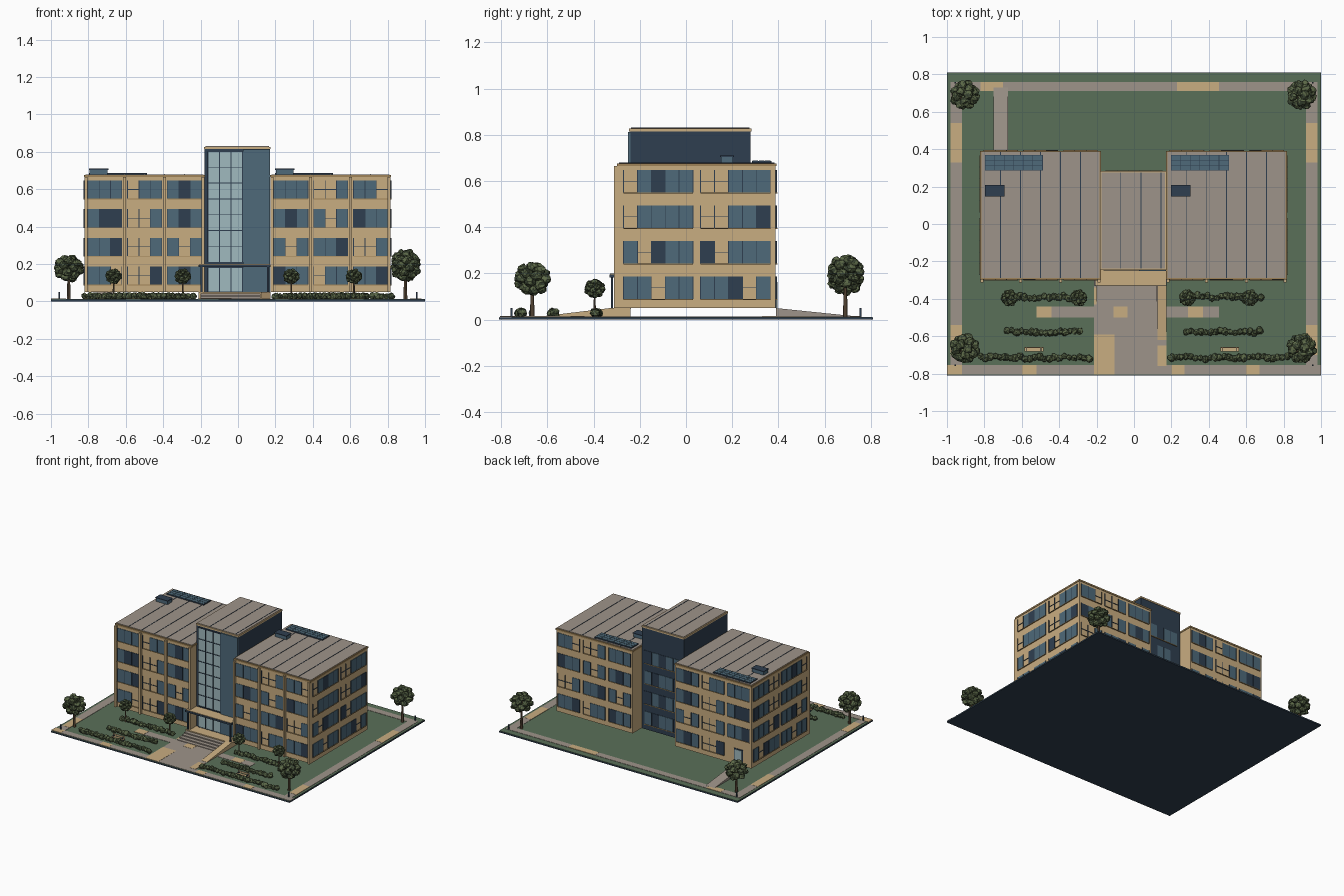
import bpy, bmesh, math, random
from mathutils import Vector, Matrix

random.seed(4)
if "Cube" in bpy.data.objects:
    bpy.data.objects.remove(bpy.data.objects["Cube"])


def material(name, hexcode):
    srgb = [int(hexcode[i:i + 2], 16) / 255 for i in (0, 2, 4)]
    col = [((c + 0.055) / 1.055) ** 2.4 if c > 0.04 else c / 12.92 for c in srgb] + [1]
    m = bpy.data.materials.new(name)
    m.use_nodes = True
    m.diffuse_color = col
    m.node_tree.nodes["Principled BSDF"].inputs["Base Color"].default_value = col
    return m


PALETTE = {"tan": "C9AD81", "paving": "9E948A", "steel": "4E6A7A", "navy": "2F3F50",
           "glass": "A0BABF", "grass": "5A7059", "leaf": "5D6A48", "dark_leaf": "3A4533",
           "bark": "66533F", "trim": "A08458"}
MATS = {k: material(k, v) for k, v in PALETTE.items()}
KEYS = list(PALETTE)


class Part:
    """Collects solids and turns them into one named object."""

    def __init__(self, name):
        self.name, self.bm = name, bmesh.new()

    def box(self, x0, x1, y0, y1, z0, z1, mat, slope=None):
        # slope: lower top height at the y1 end
        v = [self.bm.verts.new((x, y, z if not (slope and y == y1 and z == z1) else slope))
             for z in (z0, z1) for y in (y0, y1) for x in (x0, x1)]
        for f in ("0231", "4576", "0154", "2673", "0462", "1375"):
            self.bm.faces.new([v[int(i)] for i in f]).material_index = KEYS.index(mat)

    def plate(self, face, u0, u1, z0, z1, depth, mat):
        # thin box lying on a wall: face = (axis, position, outward sign)
        axis, pos, sign = face
        d = sorted((pos - sign * 0.002, pos + sign * depth))
        if axis == "y":
            self.box(u0, u1, *d, z0, z1, mat)
        else:
            self.box(*d, u0, u1, z0, z1, mat)

    def blob(self, centre, radius, squash=1.0):
        r = bmesh.ops.create_icosphere(self.bm, subdivisions=2, radius=radius)
        for v in r["verts"]:
            v.co = v.co * random.uniform(0.78, 1.2)
            v.co.z *= squash
            v.co += Vector(centre)
        for f in {f for v in r["verts"] for f in v.link_faces}:
            dark = random.random() < 0.4
            f.material_index = KEYS.index("dark_leaf" if dark else "leaf")

    def limb(self, a, b, r0, r1):
        a, b = Vector(a), Vector(b)
        rot = (b - a).to_track_quat("Z", "Y").to_matrix().to_4x4()
        r = bmesh.ops.create_cone(self.bm, cap_ends=True, segments=7, radius1=r0, radius2=r1,
                                  depth=(b - a).length, matrix=Matrix.Translation((a + b) / 2) @ rot)
        for f in {f for v in r["verts"] for f in v.link_faces}:
            f.material_index = KEYS.index("bark")

    def done(self):
        bmesh.ops.recalc_face_normals(self.bm, faces=self.bm.faces)
        mesh = bpy.data.meshes.new(self.name)
        self.bm.to_mesh(mesh)
        self.bm.free()
        for k in KEYS:
            mesh.materials.append(MATS[k])
        bpy.context.collection.objects.link(bpy.data.objects.new(self.name, mesh))


G = 0.012            # ground level
FLOOR = 0.05         # raised ground floor
PANES = {"B": "steel", "D": "navy"}
FLOORS = [0.55 - 0.1535 * i for i in range(4)]


def window(part, face, u0, u1, z0, pattern):
    """Strip of panes; T leaves the wall showing behind crossed bars."""
    w, h, bar = (u1 - u0) / len(pattern), 0.097, 0.0016
    for i, p in enumerate(pattern):
        a = u0 + i * w
        if p in PANES:
            part.plate(face, a, a + w, z0, z0 + h, 0.003, PANES[p])
        else:
            part.plate(face, a, a + w, z0 + h / 2 - bar, z0 + h / 2 + bar, 0.004, "navy")
    for i in range(len(pattern) + 1):
        a = u0 + i * w
        part.plate(face, a - bar, a + bar, z0, z0 + h, 0.005, "navy")
    part.plate(face, u0, u1, z0 - 0.004, z0, 0.007, "trim")


# Site: slab, lawn and pavements
site = Part("ground_slab")
site.box(-1, 1, -0.81, 0.81, 0, 0.009, "navy")
site.box(-0.998, 0.998, -0.808, 0.808, 0.009, G, "grass")
site.done()

paths = Part("paths")
for x0, x1, y0, y1 in [(-1, 1, -0.805, -0.755), (-0.98, 0.98, 0.71, 0.76), (-0.98, -0.92, -0.755, 0.71),
                       (0.92, 0.98, -0.755, 0.71), (-0.215, 0.175, -0.755, -0.25), (-0.52, 0.455, -0.5, -0.44)]:
    paths.box(x0, x1, y0, y1, G - 0.002, G + 0.002, "paving")
for x0, x1, y0, y1 in [(-1, -0.92, -0.805, -0.755), (-0.6, -0.52, -0.805, -0.755), (0.2, 0.27, -0.805, -0.755),
                       (0.6, 0.67, -0.805, -0.755), (-0.98, -0.92, 0.33, 0.54), (0.92, 0.98, 0.33, 0.54),
                       (-0.98, -0.92, -0.7, -0.54), (0.92, 0.98, -0.7, -0.54), (0.23, 0.455, 0.71, 0.76),
                       (-0.82, -0.7, 0.71, 0.76), (-0.215, -0.105, -0.805, -0.59), (0.125, 0.175, -0.76, -0.65),
                       (-0.52, -0.44, -0.5, -0.44), (-0.11, -0.035, -0.5, -0.44), (0.29, 0.37, -0.5, -0.44),
                       (-0.215, -0.13, -0.43, -0.34)]:
    paths.box(x0, x1, y0, y1, G, G + 0.003, "tan")
paths.done()

# Entrance steps, side ramp and rear ramp
steps = Part("entrance_steps")
steps.box(-0.21, 0.175, -0.33, -0.24, G, FLOOR, "tan")
for i in range(4):
    steps.box(-0.2, 0.12, -0.33 - 0.028 * (i + 1), -0.33 - 0.028 * i, G, FLOOR - 0.008 * (i + 1), "paving")
steps.done()
ramps = Part("ramps")
ramps.box(0.125, 0.175, -0.62, -0.33, G, G + 0.003, "tan")
for v in ramps.bm.verts:
    if v.co.y > -0.4 and v.co.z > G + 0.001:
        v.co.z = FLOOR
ramps.box(-0.75, -0.675, 0.39, 0.73, G, FLOOR, "paving", slope=G + 0.003)
ramps.done()

# Two wings with windows, pilasters and roof gear
SIDE = ["TBDBB TTBBB", "TBBBB TTBBD", "BTDBB DTBBB", "BBTBB BBDTB"]
FRONT = {-1: ["BBB TBB BDB", "BDD TTB BDB", "BBD TTB BTB", "BBT TTD BDB"],
         1: ["BBB TTB BBT", "BDB BTB DBB", "BTB BBD TTB", "DBB TBB BBD"]}
for s, label in ((-1, "right"), (1, "left")):
    x0, x1 = (-0.82, -0.18) if s < 0 else (0.175, 0.815)
    wing = Part(label + "_wing")
    wing.box(x0, x1, -0.295, 0.388, FLOOR, 0.664, "tan")
    wing.box(x0 - 0.003, x1 + 0.003, -0.298, 0.391, 0.664, 0.676, "trim")
    wing.box(x0 + 0.004, x1 - 0.004, -0.29, 0.384, 0.676, 0.679, "paving")
    pitch = (x1 - x0) / 6
    for i in range(1, 6):
        a = x0 + pitch * i
        wing.box(a - 0.002, a + 0.002, -0.29, 0.384, 0.679, 0.681, "navy")
    bay = (x1 - x0) / 3
    for i in range(4):
        a = min(max(x0 + bay * i, x0 + 0.008), x1 - 0.008)
        wing.box(a - 0.008, a + 0.008, -0.312, -0.29, FLOOR, 0.664, "tan")
    wing.done()

    wins = Part(label + "_wing_windows")
    outer = ("x", x0, -1) if s < 0 else ("x", x1, 1)
    for row, z in enumerate(FLOORS):
        for g, pat in enumerate(SIDE[row].split()):
            window(wins, outer, (-0.27, 0.063)[g], (0.03, 0.365)[g], z, pat)
        for g, pat in enumerate(FRONT[s][row].split()):
            a, b = x0 + bay * g + 0.016, x0 + bay * (g + 1) - 0.014
            window(wins, ("y", -0.295, -1), a, b, z, pat)
            if s > 0 or g or row < 3:
                window(wins, ("y", 0.388, 1), a, b, z, pat[::-1])
    if s < 0:
        wins.plate(("y", 0.388, 1), -0.75, -0.675, FLOOR, 0.17, 0.004, "navy")
        wins.plate(("y", 0.388, 1), -0.742, -0.683, FLOOR, 0.163, 0.007, "glass")
    wins.done()

    gear = Part(label + "_roof_equipment")
    a = x0 + 0.023
    gear.box(a, a + 0.31, 0.285, 0.37, 0.679, 0.686, "navy")
    for i in range(6):
        for j in range(3):
            cx, cy = a + 0.003 + i * 0.051, 0.288 + j * 0.027
            gear.box(cx, cx + 0.048, cy, cy + 0.024, 0.686, 0.688, "steel")
    gear.box(a + 0.004, a + 0.1, 0.152, 0.204, 0.679, 0.706, "steel")
    gear.box(a, a + 0.104, 0.148, 0.208, 0.704, 0.71, "navy")
    gear.done()

# Central tower
tower = Part("tower")
tower.box(-0.178, 0.172, -0.24, 0.28, FLOOR, 0.815, "navy")
tower.box(-0.181, 0.175, -0.246, 0.283, 0.815, 0.827, "tan")
tower.box(-0.173, 0.167, -0.238, 0.275, 0.827, 0.83, "paving")
tower.box(0.028, 0.172, -0.25, -0.24, FLOOR, 0.812, "steel")
for i in (1, 2, 3):
    a = -0.178 + 0.1075 * i
    tower.box(a - 0.002, a + 0.002, -0.238, 0.275, 0.83, 0.832, "navy")
tower.done()

curtain = Part("curtain_wall")
front = ("y", -0.24, -1)
for z0, z1, rows in ((0.21, 0.802, 7), (FLOOR, 0.182, 1)):
    curtain.plate(front, -0.16, 0.024, z0, z1, 0.004, "glass")
    for i in range(4):
        a = -0.16 + 0.184 * i / 3
        curtain.plate(front, a - 0.002, a + 0.002, z0, z1, 0.009, "navy")
    for i in range(rows + 1):
        z = z0 + (z1 - z0) * i / rows
        curtain.plate(front, -0.16, 0.024, z - 0.002, z + 0.002, 0.008, "navy")
for row, z in enumerate(FLOORS):
    window(curtain, ("y", 0.28, 1), -0.15, 0.15, z, ("BBDBD", "DBBDB")[row % 2])
curtain.done()

canopy = Part("entrance_canopy")
canopy.box(-0.21, 0.175, -0.332, -0.24, 0.183, 0.196, "navy")
canopy.box(-0.207, 0.172, -0.329, -0.24, 0.196, 0.199, "tan")
for x in (-0.195, 0.16):
    canopy.box(x - 0.005, x + 0.005, -0.325, -0.315, FLOOR, 0.183, "navy")
canopy.done()


# Planting
def tree(name, x, y, top, radius):
    t = Part(name)
    mid = top - radius * 0.95
    t.limb((x, y, G), (x, y, mid), radius * 0.13, radius * 0.07)
    for i in range(5):
        a = i * math.tau / 5
        t.limb((x, y, mid - radius * 0.75),
               (x + math.cos(a) * radius * 0.55, y + math.sin(a) * radius * 0.55, mid), radius * 0.06, radius * 0.03)
    for i in range(22):
        # evenly spread clumps over an ellipsoid
        h = 1 - 2 * (i + 0.5) / 22
        r, a = math.sqrt(1 - h * h) * radius * 0.7, i * 2.4
        t.blob((x + r * math.cos(a), y + r * math.sin(a), mid + h * radius * 0.65), radius * 0.31, 0.85)
    t.done()


for i, (x, y, top) in enumerate([(-0.905, -0.665, 0.255), (0.895, -0.665, 0.255),
                                 (-0.905, 0.69, 0.255), (0.895, 0.69, 0.288)]):
    tree("corner_tree_%d" % (i + 1), x, y, top, 0.082)
for i, x in enumerate((-0.665, -0.295, 0.285, 0.62)):
    tree("small_tree_%d" % (i + 1), x, -0.395, 0.178, 0.046)

for i, (x0, x1, y) in enumerate([(-0.69, -0.27, -0.39), (0.26, 0.68, -0.39), (-0.68, -0.29, -0.577),
                                 (0.28, 0.67, -0.577), (-0.82, -0.24, -0.715), (0.2, 0.82, -0.715)]):
    hedge = Part("hedge_%d" % (i + 1))
    n = round((x1 - x0) / 0.026)
    for k in range(n + 1):
        hedge.blob((x0 + (x1 - x0) * k / n, y + random.uniform(-0.008, 0.008), G + 0.016),
                   random.uniform(0.015, 0.021))
    hedge.done()

# Benches and corner bollards
for name, x in (("bench_right", -0.535), ("bench_left", 0.512)):
    b = Part(name)
    b.box(x - 0.05, x + 0.05, -0.682, -0.662, 0.026, 0.031, "tan")
    b.box(x - 0.05, x + 0.05, -0.662, -0.657, 0.033, 0.046, "tan")
    for d in (-0.04, 0.036):
        b.box(x + d, x + d + 0.004, -0.68, -0.658, G, 0.04, "navy")
    b.done()
posts = Part("bollards")
for x in (-0.955, 0.955):
    for y in (-0.755, 0.755):
        posts.box(x - 0.004, x + 0.004, y - 0.004, y + 0.004, G, 0.05, "navy")
posts.done()
